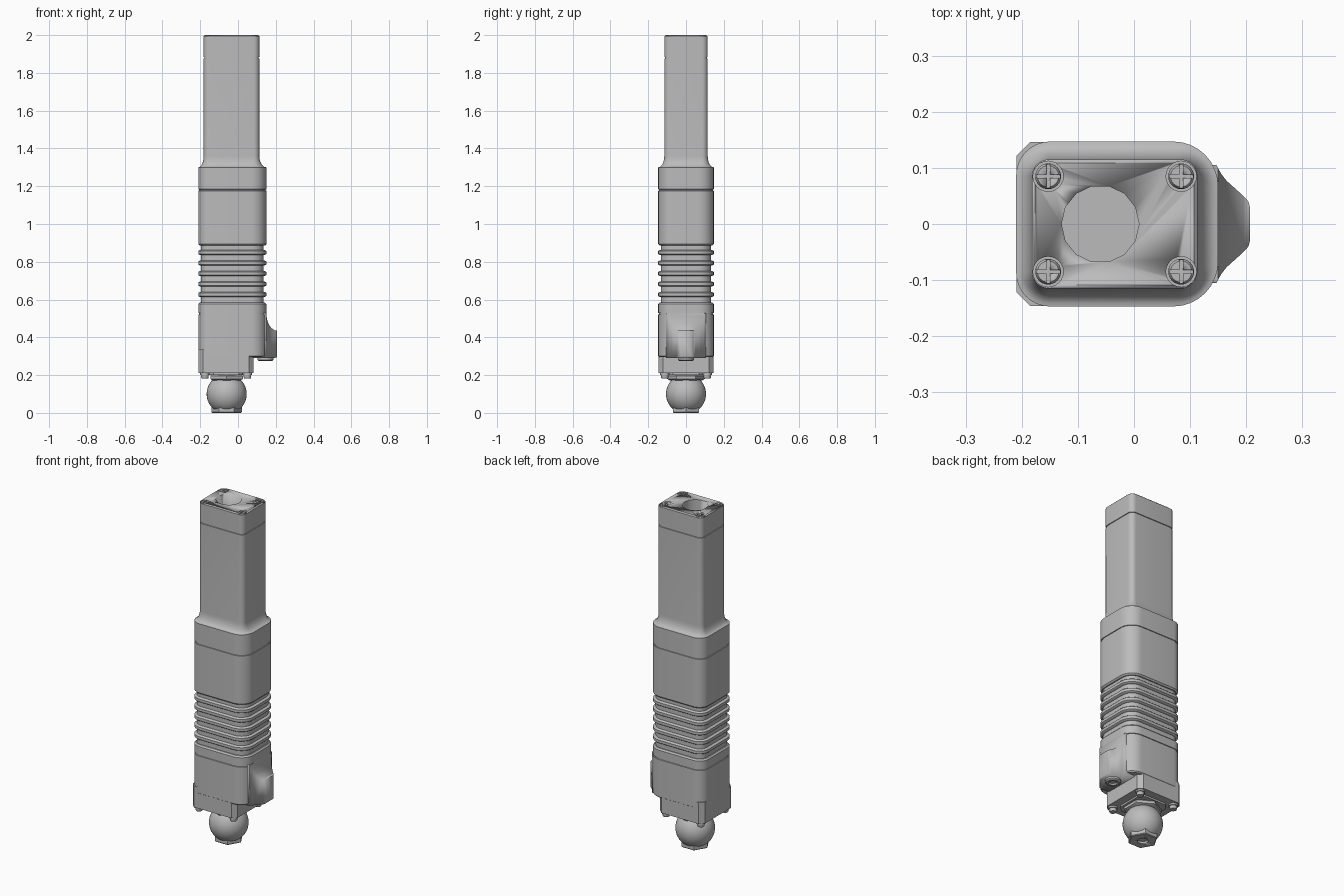
import bpy, bmesh, math
from mathutils import Matrix, Vector

if "Cube" in bpy.data.objects:
    bpy.data.objects.remove(bpy.data.objects["Cube"])

GREY = (0.5, 0.5, 0.5, 1)
metal = bpy.data.materials.new("satin grey")
metal.use_nodes = True
metal.diffuse_color = GREY
metal.node_tree.nodes["Principled BSDF"].inputs["Base Color"].default_value = GREY


def finish(bm, name, angle=35):
    bmesh.ops.recalc_face_normals(bm, faces=bm.faces)
    mesh = bpy.data.meshes.new(name)
    bm.to_mesh(mesh)
    bm.free()
    mesh.materials.append(metal)
    ob = bpy.data.objects.new(name, mesh)
    bpy.context.collection.objects.link(ob)
    bpy.ops.object.select_all(action='DESELECT')
    ob.select_set(True)
    bpy.context.view_layer.objects.active = ob
    bpy.ops.object.shade_smooth_by_angle(angle=math.radians(angle))
    return ob


def rounded(x0, x1, hy, r_left, r_right, steps=8):
    """Rounded rectangle outline, counter-clockwise."""
    pts = []
    corners = ((x1, 1, 1, r_right), (x0, -1, 1, r_left), (x0, -1, -1, r_left), (x1, 1, -1, r_right))
    for q, (x, sx, sy, r) in enumerate(corners):
        for i in range(steps + 1):
            a = (q + i / steps) * math.pi / 2
            pts.append((x - sx * r + r * math.cos(a), sy * (hy - r) + r * math.sin(a)))
    return pts


def loft(name, sections):
    """Skin a stack of (z, outline) sections and cap both ends."""
    bm = bmesh.new()
    rings = [[bm.verts.new((x, y, z)) for x, y in pts] for z, pts in sections]
    n = len(rings[0])
    for a, b in zip(rings, rings[1:]):
        for i in range(n):
            bm.faces.new((a[i], a[(i + 1) % n], b[(i + 1) % n], b[i]))
    bm.faces.new(rings[0])
    bm.faces.new(rings[-1])
    return finish(bm, name)


def prism(name, pts, z0, z1):
    return loft(name, [(z0, pts), (z1, pts)])


def circle(x, y, r, n, turn=0):
    return [(x + r * math.cos(turn + math.tau * i / n), y + r * math.sin(turn + math.tau * i / n))
            for i in range(n)]


def turned(name, x, y, profile, n=32, turn=0):
    """Stack of round sections given as (radius, z)."""
    return loft(name, [(z, circle(x, y, r, n, turn)) for r, z in profile])


def boolean(ob, tool, operation='DIFFERENCE'):
    mod = ob.modifiers.new("cut", 'BOOLEAN')
    mod.operation, mod.object, mod.solver = operation, tool, 'EXACT'
    bpy.context.view_layer.objects.active = ob
    bpy.ops.object.modifier_apply(modifier=mod.name)
    bpy.data.objects.remove(tool)


def body(inset=0):
    return rounded(-0.21 + inset, 0.15 - inset, 0.147 - inset, 0.06 - inset, 0.08 - inset)


def upper(inset=0):
    return rounded(-0.182 + inset, 0.113 - inset, 0.115 - inset, 0.03 - inset, 0.03 - inset)


def blend(t):
    return [(a[0] + (b[0] - a[0]) * t, a[1] + (b[1] - a[1]) * t) for a, b in zip(body(), upper())]


def seam(z, outline):
    """Narrow groove around a housing joint."""
    return [(z - 0.004, outline(0)), (z - 0.003, outline(0.004)),
            (z + 0.003, outline(0.004)), (z + 0.004, outline(0))]


# Main housing with the flared shoulder and slim upper barrel
shoulder = [(1.30 + 0.06 * (1 - math.cos(a)), blend(math.sin(a)))
            for a in (i * math.pi / 16 for i in range(9))]
housing = loft("housing", [(0.885, body(0.008)), (0.893, body())] + seam(1.18, body) + shoulder
               + seam(1.88, upper) + [(1.994, upper()), (2.0, upper(0.006))])

# Cable socket in the end face and four corner screw pockets
boolean(housing, prism("socket_cutter", circle(-0.06, 0, 0.069, 14), 1.88, 2.05))
top_screws = [(x, y) for x in (-0.153, 0.084) for y in (-0.085, 0.085)]
for x, y in top_screws:
    boolean(housing, prism("pocket_cutter", circle(x, y, 0.027, 24), 1.978, 2.05))


def cross_screw(name, x, y):
    screw = turned(name, x, y, [(0.023, 1.97), (0.023, 1.99), (0.019, 1.997)], 24)
    for w, h in ((0.003, 0.021), (0.021, 0.003)):
        slot = [(x - w, y - h), (x + w, y - h), (x + w, y + h), (x - w, y + h)]
        boolean(screw, prism("slot_cutter", slot, 1.988, 2.05))


for x, y in top_screws:
    cross_screw("top_screw", x, y)

# Cooling fins around a narrower core
core = [(0.57, body(0.014))]
for i in range(5):
    z = 0.627 + i * 0.0555
    core += [(z - 0.014, body(0.014)), (z - 0.011, body(0.003)), (z - 0.008, body()),
             (z + 0.008, body()), (z + 0.011, body(0.003)), (z + 0.014, body(0.014))]
loft("finned_core", core + [(0.89, body(0.014))])

# Lower housing and its chamfered mounting foot
loft("lower_housing", [(0.295, body(0.006)), (0.301, body())] + seam(0.525, body)
     + [(0.576, body()), (0.584, body(0.008))])


def chamfered(x0, x1, hy, c):
    return [(x0 + c, -hy), (x1 - c, -hy), (x1, c - hy), (x1, hy - c),
            (x1 - c, hy), (x0 + c, hy), (x0, hy - c), (x0, c - hy)]


prism("mounting_foot", chamfered(-0.209, 0.083, 0.146, 0.024), 0.21, 0.335)
prism("base_plate", chamfered(-0.16, 0.035, 0.1, 0.03), 0.2, 0.215)

# Scooped connector boss on the side
boss_half = [(0.06, 0.105), (0.147, 0.105), (0.155, 0.09), (0.165, 0.077), (0.195, 0.05),
             (0.204, 0.04), (0.207, 0.028)]
boss = prism("connector_boss", boss_half + [(x, -y) for x, y in reversed(boss_half)], 0.25, 0.56)
scoop = [(0.207 - 0.057 * math.sin(a), 0.53 - 0.095 * math.cos(a))
         for a in (i * math.pi / 16 for i in range(9))]
side = [(0.05, 0.29), (0.195, 0.29), (0.204, 0.294), (0.208, 0.304), (0.208, 0.435)] + scoop[1:] + [(0.05, 0.53)]
bm = bmesh.new()
face = bm.faces.new([bm.verts.new((x, -0.2, z)) for x, z in side])
ext = bmesh.ops.extrude_face_region(bm, geom=[face])
bmesh.ops.translate(bm, vec=(0, 0.4, 0), verts=[v for v in ext["geom"] if isinstance(v, bmesh.types.BMVert)])
boolean(boss, finish(bm, "scoop_cutter"), 'INTERSECT')

# Plug under the boss with a recessed centre
plug = turned("boss_plug", 0.145, 0, [(0.034, 0.274), (0.042, 0.28), (0.042, 0.3)])
boolean(plug, prism("plug_cutter", circle(0.145, 0, 0.022, 24), 0.25, 0.284))

# Foot screws
for x in (-0.175, 0.05):
    for y in (-0.112, 0.112):
        turned("foot_screw", x, y, [(0.017, 0.182), (0.02, 0.187), (0.02, 0.2), (0.025, 0.2), (0.025, 0.215)], 20)

# Ball joint with hexagonal collar and end nut
turned("collar", -0.06, 0, [(0.085, 0.172), (0.1, 0.18), (0.1, 0.195), (0.09, 0.204)], 6, math.pi / 6)
ball = []
for i in range(17):
    a = math.radians(-56 + i * 118 / 16)
    ball.append((0.106 * math.cos(a), 0.1 + 0.106 * math.sin(a)))
turned("ball", -0.06, 0, ball, 40)
nut = turned("end_nut", -0.06, 0, [(0.076, 0), (0.08, 0.004), (0.08, 0.03), (0.07, 0.036)], 6, 0)
boolean(nut, prism("bore_cutter", circle(-0.06, 0, 0.028, 24), -0.05, 0.025))
